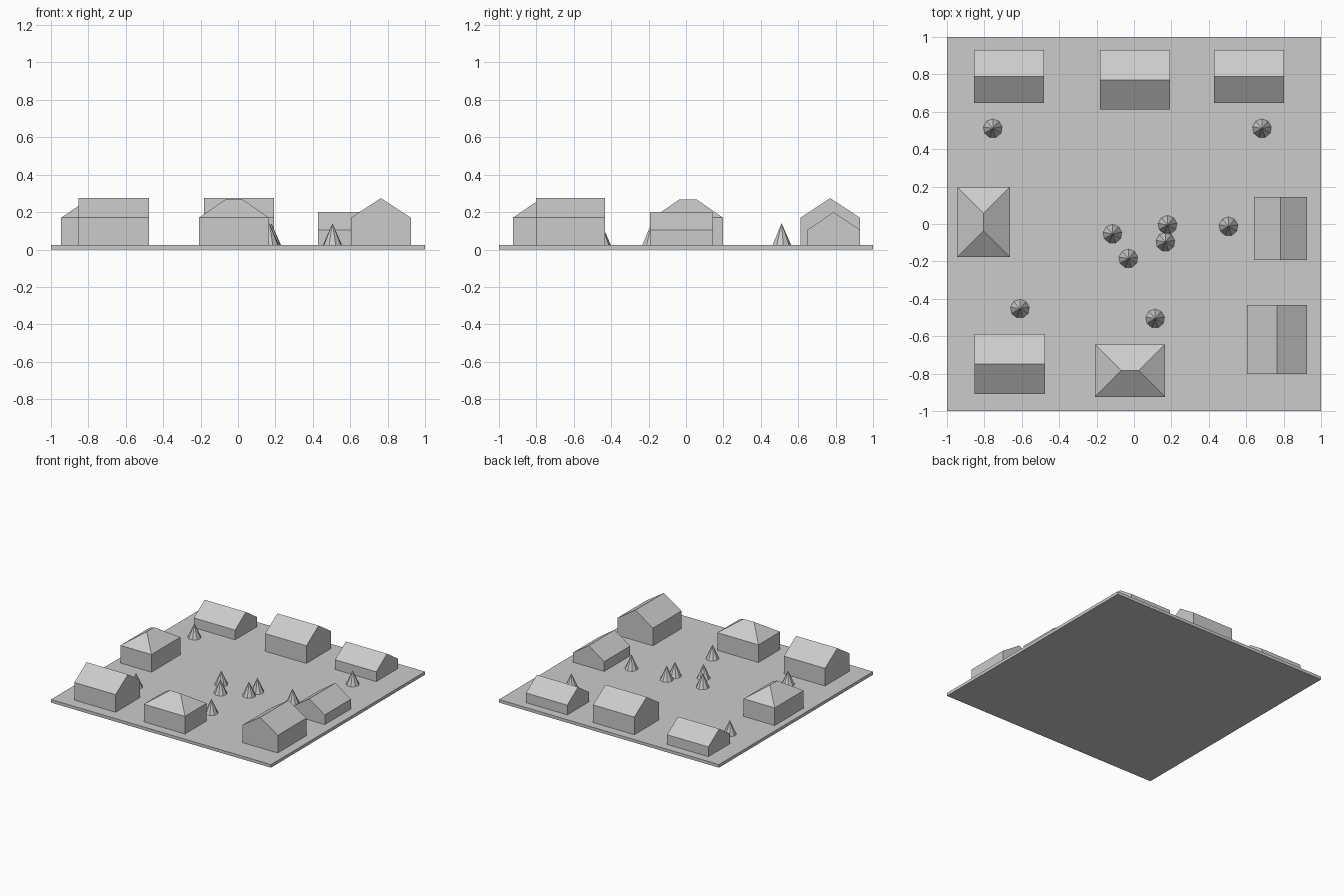
import bpy
import bmesh
from mathutils import Matrix

cube = bpy.data.objects.get("Cube")
if cube:
    bpy.data.objects.remove(cube, do_unlink=True)

GROUND = 0.025

grey = bpy.data.materials.new("plain grey")
grey.use_nodes = True
grey.diffuse_color = (0.6, 0.6, 0.6, 1)
grey.node_tree.nodes["Principled BSDF"].inputs["Base Color"].default_value = (0.6, 0.6, 0.6, 1)


def finish(name, bm):
    bmesh.ops.recalc_face_normals(bm, faces=bm.faces)
    mesh = bpy.data.meshes.new(name)
    bm.to_mesh(mesh)
    bm.free()
    mesh.materials.append(grey)
    obj = bpy.data.objects.new(name, mesh)
    bpy.context.collection.objects.link(obj)
    return obj


def house(name, x0, x1, y0, y1, eaves, top, ridge_axis, ridge_half=None):
    """Walls with a roof; a short ridge makes a hip, a full one a gable."""
    cx, cy = (x0 + x1) / 2, (y0 + y1) / 2
    length, width = x1 - x0, y1 - y0
    if ridge_axis == "y":
        length, width = width, length
    a, b = length / 2, width / 2
    r = a if ridge_half is None else ridge_half
    bm = bmesh.new()
    corners = [(-a, -b), (a, -b), (a, b), (-a, b)]
    low = [bm.verts.new((x, y, GROUND)) for x, y in corners]
    up = [bm.verts.new((x, y, eaves)) for x, y in corners]
    left, right = [bm.verts.new((x, 0, top)) for x in (-r, r)]
    bm.faces.new(low)
    for i in (0, 2):
        bm.faces.new((low[i], low[i + 1], up[i + 1], up[i]))
    bm.faces.new((up[0], up[1], right, left))
    bm.faces.new((up[2], up[3], left, right))
    for i, j, tip in ((1, 2, right), (3, 0, left)):
        if ridge_half is None:
            bm.faces.new((low[i], low[j], up[j], tip, up[i]))
        else:
            bm.faces.new((low[i], low[j], up[j], up[i]))
            bm.faces.new((up[i], up[j], tip))
    turn = Matrix.Rotation(1.5707963 if ridge_axis == "y" else 0, 4, "Z")
    bm.transform(Matrix.Translation((cx, cy, 0)) @ turn)
    return finish(name, bm)


# Ground slab
bm = bmesh.new()
bmesh.ops.create_cube(bm, size=1)
bm.transform(Matrix.Translation((0, 0, GROUND / 2)) @ Matrix.Diagonal((2, 2, GROUND, 1)))
finish("ground_slab", bm)

# Low cottages, tall gabled houses and hipped houses
LOW, TALL = (0.105, 0.2), (0.17, 0.275)
HIP = (0.17, 0.267)
house("cottage_back_right", -0.855, -0.48, 0.648, 0.93, *LOW, "x")
house("cottage_back_left", 0.428, 0.803, 0.648, 0.93, *LOW, "x")
house("cottage_left", 0.642, 0.924, -0.193, 0.145, *LOW, "y")
house("house_back", -0.182, 0.193, 0.612, 0.93, *TALL, "x")
house("house_front_left", 0.604, 0.924, -0.803, -0.433, *TALL, "y")
house("house_front_right", -0.852, -0.477, -0.908, -0.588, *TALL, "x")
house("hipped_house_right", -0.945, -0.663, -0.177, 0.198, *HIP, "y", 0.047)
house("hipped_house_front", -0.209, 0.166, -0.925, -0.643, *HIP, "x", 0.047)

# Conical trees
TREES = [(-0.755, 0.511), (0.684, 0.511), (-0.115, -0.053),
         (0.179, -0.005), (0.168, -0.096), (-0.03, -0.185),
         (0.505, -0.013), (-0.61, -0.453), (0.113, -0.506)]
HEIGHT = 0.115
for i, (x, y) in enumerate(TREES):
    bm = bmesh.new()
    bmesh.ops.create_cone(bm, cap_ends=True, segments=9, radius1=0.051,
                          radius2=0, depth=HEIGHT)
    bmesh.ops.remove_doubles(bm, verts=bm.verts, dist=0.0001)
    bm.transform(Matrix.Translation((x, y, GROUND + HEIGHT / 2)))
    finish(f"tree_{i + 1}", bm)
